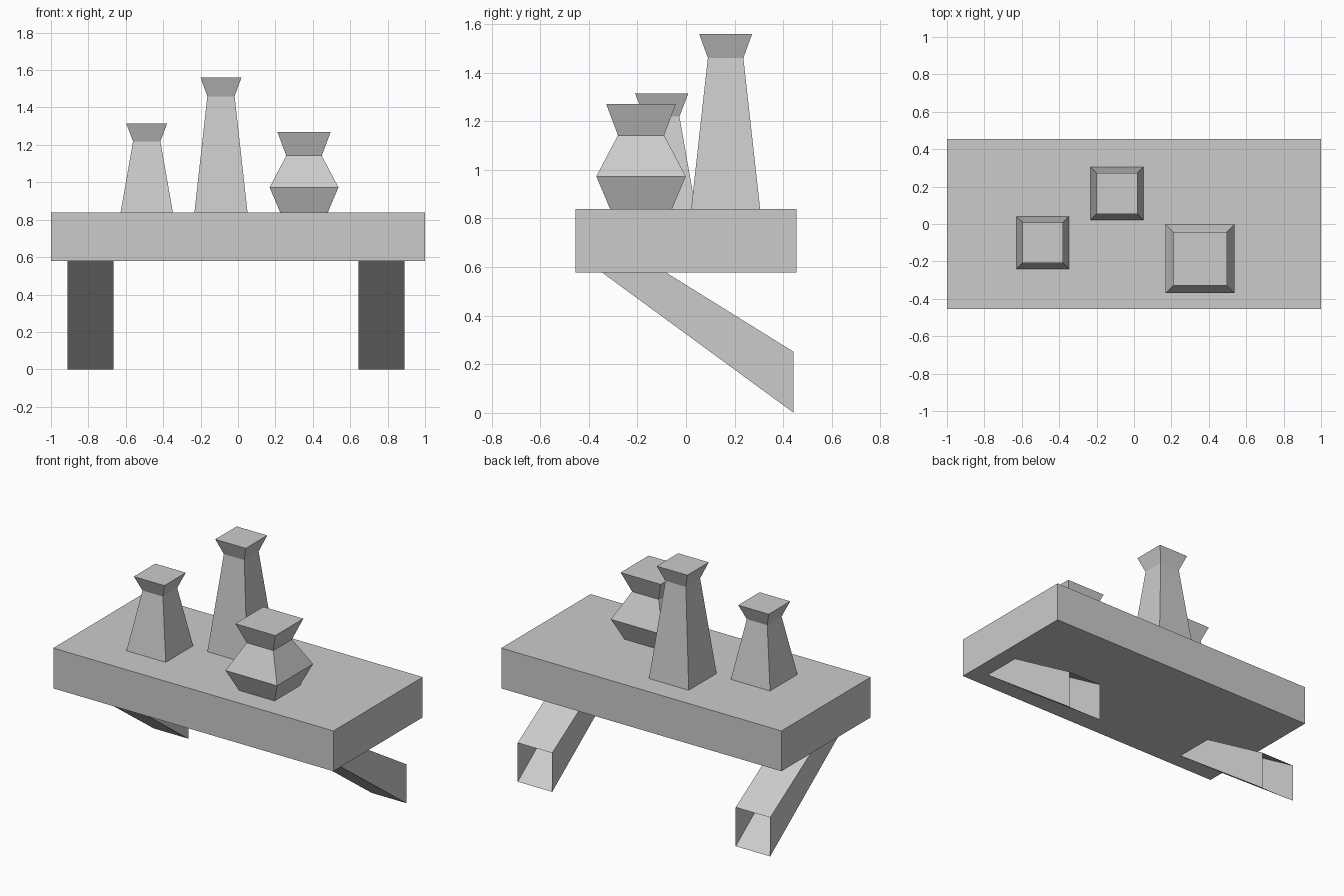
import bpy
import bmesh

default_cube = bpy.data.objects.get("Cube")
if default_cube:
    bpy.data.objects.remove(default_cube, do_unlink=True)

grey = bpy.data.materials.new("plain grey")
grey.use_nodes = True
colour = (0.6, 0.6, 0.6, 1)
grey.diffuse_color = colour
grey.node_tree.nodes["Principled BSDF"].inputs["Base Color"].default_value = colour

UNDERSIDE, TOP = 0.578, 0.838


def loft(name, rings, cap_start=True, cap_end=True):
    """Join matching rings of points into a flat-shaded skin."""
    bm = bmesh.new()
    loops = [[bm.verts.new(p) for p in ring] for ring in rings]
    for low, high in zip(loops, loops[1:]):
        n = len(low)
        for i in range(n):
            j = (i + 1) % n
            bm.faces.new((low[i], low[j], high[j], high[i]))
    if cap_start:
        bm.faces.new(reversed(loops[0]))
    if cap_end:
        bm.faces.new(loops[-1])
    bmesh.ops.recalc_face_normals(bm, faces=bm.faces)
    mesh = bpy.data.meshes.new(name)
    bm.to_mesh(mesh)
    bm.free()
    mesh.materials.append(grey)
    obj = bpy.data.objects.new(name, mesh)
    bpy.context.collection.objects.link(obj)
    return obj


def rectangle(x, y, hx, hy, z):
    return [(x - hx, y - hy, z), (x + hx, y - hy, z),
            (x + hx, y + hy, z), (x - hx, y + hy, z)]


def square_vessel(name, x, y, profile):
    """Square-sided vessel from (half width, height) pairs."""
    loft(name, [rectangle(x, y, h, h, z) for h, z in profile])


# Shelf board
loft("shelf_board", [rectangle(0, 0, 1, 0.455, z) for z in (UNDERSIDE, TOP)])

# Slanted braces: hollow, open at the wall end
for name, x in (("right_brace", -0.788), ("left_brace", 0.768)):
    x0, x1 = x - 0.123, x + 0.123
    under_board = [(x0, -0.346, UNDERSIDE), (x1, -0.346, UNDERSIDE),
                   (x1, -0.083, UNDERSIDE), (x0, -0.083, UNDERSIDE)]
    wall_end = [(x0, 0.443, 0), (x1, 0.443, 0),
                (x1, 0.443, 0.251), (x0, 0.443, 0.251)]
    loft(name, [under_board, wall_end], cap_end=False)

# Vessels standing on the board
square_vessel("short_bottle", -0.488, -0.1,
              [(0.14, TOP), (0.073, 1.219), (0.109, 1.313)])
square_vessel("tall_bottle", -0.091, 0.163,
              [(0.142, TOP), (0.073, 1.46), (0.109, 1.559)])
square_vessel("wide_pot", 0.353, -0.185,
              [(0.127, TOP), (0.184, 0.973), (0.095, 1.142), (0.143, 1.27)])
